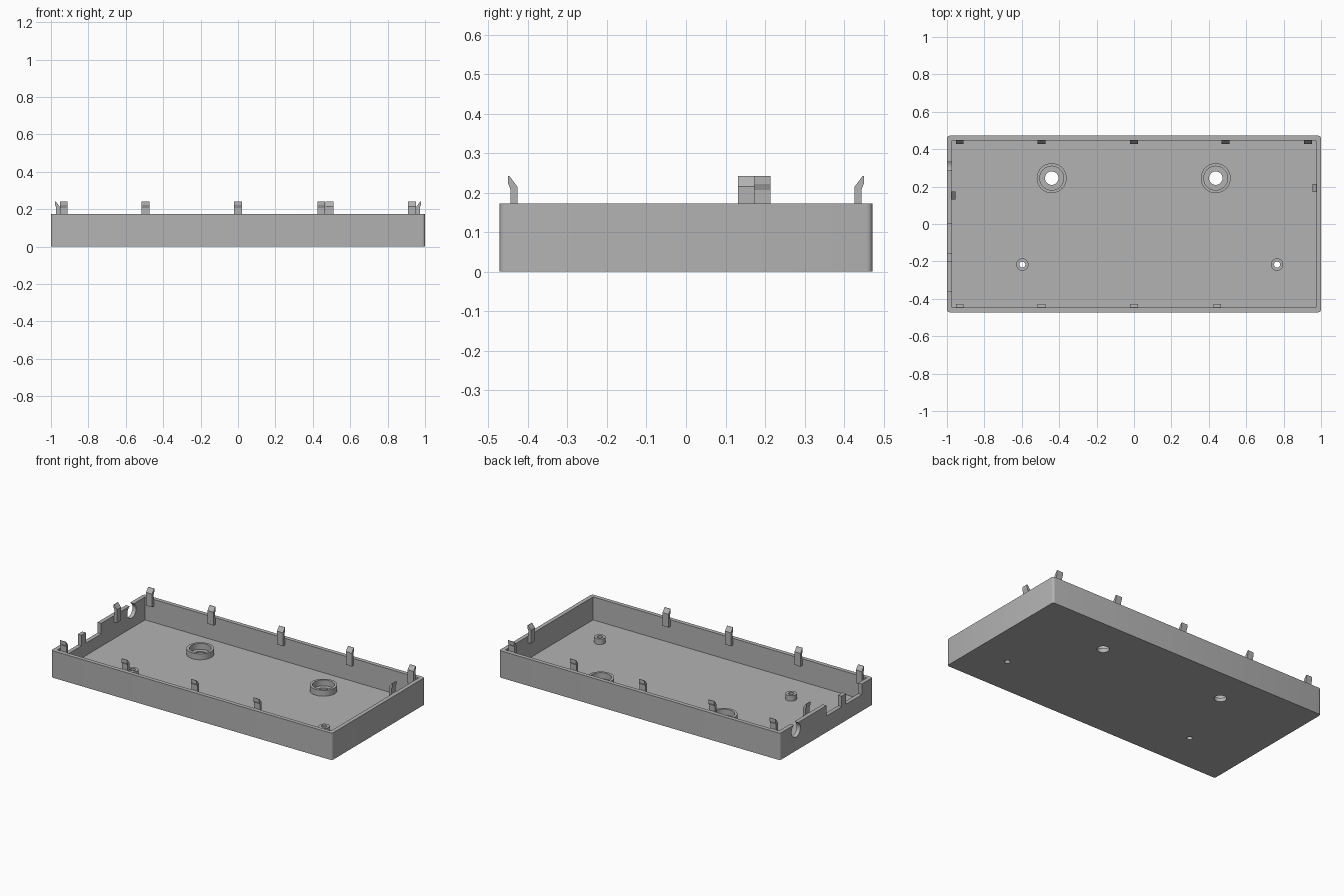
import bpy, bmesh, math
from mathutils import Matrix, Vector

cube = bpy.data.objects.get("Cube")
if cube:
    bpy.data.objects.remove(cube, do_unlink=True)

grey = bpy.data.materials.new("light_grey")
grey.use_nodes = True
colour = (0.45, 0.45, 0.45, 1)
grey.diffuse_color = colour
grey.node_tree.nodes["Principled BSDF"].inputs["Base Color"].default_value = colour

HX, HY, TOP = 1.0, 0.472, 0.173      # outer half sizes and rim height
WALL, FLOOR = 0.026, 0.025


def finish(name, bm):
    bmesh.ops.recalc_face_normals(bm, faces=bm.faces)
    mesh = bpy.data.meshes.new(name)
    bm.to_mesh(mesh)
    bm.free()
    mesh.materials.append(grey)
    ob = bpy.data.objects.new(name, mesh)
    bpy.context.scene.collection.objects.link(ob)
    return ob


def box(name, lo, hi, corner=0):
    bm = bmesh.new()
    lo, hi = Vector(lo), Vector(hi)
    bmesh.ops.create_cube(bm, size=1, matrix=Matrix.Translation((lo + hi) / 2)
                          @ Matrix.Diagonal((*(hi - lo), 1)))
    if corner:
        upright = [e for e in bm.edges
                   if abs(e.verts[0].co.z - e.verts[1].co.z) > 0.01]
        bmesh.ops.bevel(bm, geom=upright, offset=corner, segments=4,
                        profile=0.5, affect='EDGES')
    return finish(name, bm)


def cylinder(name, centre, radius, depth, turn=Matrix()):
    bm = bmesh.new()
    bmesh.ops.create_cone(bm, cap_ends=True, segments=40, radius1=radius,
                          radius2=radius, depth=depth,
                          matrix=Matrix.Translation(centre) @ turn)
    return finish(name, bm)


def cut(target, cutter):
    mod = target.modifiers.new(cutter.name, 'BOOLEAN')
    mod.operation, mod.solver, mod.object = 'DIFFERENCE', 'EXACT', cutter
    cutter.hide_render = True
    cutter.hide_set(True)


def tube(name, x, y, outer, inner, z0, z1):
    bm = bmesh.new()
    vs = [bm.verts.new((r, 0, z)) for r, z in
          ((inner, z0), (outer, z0), (outer, z1), (inner, z1))]
    es = [bm.edges.new((vs[i], vs[(i + 1) % 4])) for i in range(4)]
    bmesh.ops.spin(bm, geom=vs + es, cent=(0, 0, 0), axis=(0, 0, 1),
                   angle=math.tau, steps=40)
    bmesh.ops.remove_doubles(bm, verts=bm.verts, dist=1e-4)
    bmesh.ops.translate(bm, verts=bm.verts, vec=(x, y, 0))
    ob = finish(name, bm)
    smooth(ob)


def smooth(ob):
    bpy.ops.object.select_all(action='DESELECT')
    ob.select_set(True)
    bpy.context.view_layer.objects.active = ob
    bpy.ops.object.shade_smooth_by_angle(angle=math.radians(30))


# Open tray with rounded upright corners
tray = box("tray", (-HX, -HY, 0), (HX, HY, TOP), corner=0.015)
smooth(tray)
cut(tray, box("inside_cutter", (WALL - HX, WALL - HY, FLOOR),
              (HX - WALL, HY - WALL, TOP + 0.1)))

# Connector notches and the cable hole in the -x wall
for i, (y0, y1) in enumerate(((-0.155, 0.0), (-0.36, -0.2))):
    cut(tray, box(f"notch_cutter_{i}", (-HX - 0.1, y0, 0.105),
                  (-HX + 0.06, y1, TOP + 0.1)))
cut(tray, cylinder("cable_hole_cutter", (-HX, 0.31, 0.133), 0.045, 0.12,
                   Matrix.Rotation(math.pi / 2, 4, 'Y')))

# Speaker rings and screw posts, each over a hole through the floor
for i, x in enumerate((-0.44, 0.437)):
    tube(f"ring_{i}", x, 0.245, 0.08, 0.064, FLOOR - 0.002, 0.063)
    cut(tray, cylinder(f"ring_hole_cutter_{i}", (x, 0.245, 0), 0.036, 0.2))
for i, x in enumerate((-0.597, 0.765)):
    tube(f"screw_post_{i}", x, -0.217, 0.033, 0.016, 0, 0.06)
    cut(tray, cylinder(f"screw_hole_cutter_{i}", (x, -0.217, 0), 0.016, 0.2))

# Snap clip profile: distance outward from the inner wall face, height
CLIP = ((-0.019, 0.13), (-0.019, 0.215), (0.001, 0.242), (0.004, 0.242),
        (0.004, 0.222), (-0.002, 0.207), (-0.002, TOP), (0.001, TOP - 0.002),
        (0.001, 0.13))


def clip(name, along, wall, angle):
    bm = bmesh.new()
    face = bm.faces.new([bm.verts.new((along - 0.021, -wall - d, z))
                         for d, z in CLIP])
    out = bmesh.ops.extrude_face_region(bm, geom=[face])["geom"]
    bmesh.ops.translate(bm, vec=(0.042, 0, 0),
                        verts=[v for v in out if isinstance(v, bmesh.types.BMVert)])
    bmesh.ops.rotate(bm, verts=bm.verts, cent=(0, 0, 0),
                     matrix=Matrix.Rotation(angle, 3, 'Z'))
    finish(name, bm)


for i, x in enumerate((-0.932, -0.495, 0, 0.445)):
    clip(f"front_clip_{i}", x, HY - WALL, 0)
for i, x in enumerate((-0.932, -0.495, 0, 0.49, 0.93)):
    clip(f"back_clip_{i}", -x, HY - WALL, math.pi)
clip("left_clip", 0.193, HX - WALL, math.pi / 2)
clip("right_clip", -0.153, HX - WALL, -math.pi / 2)
